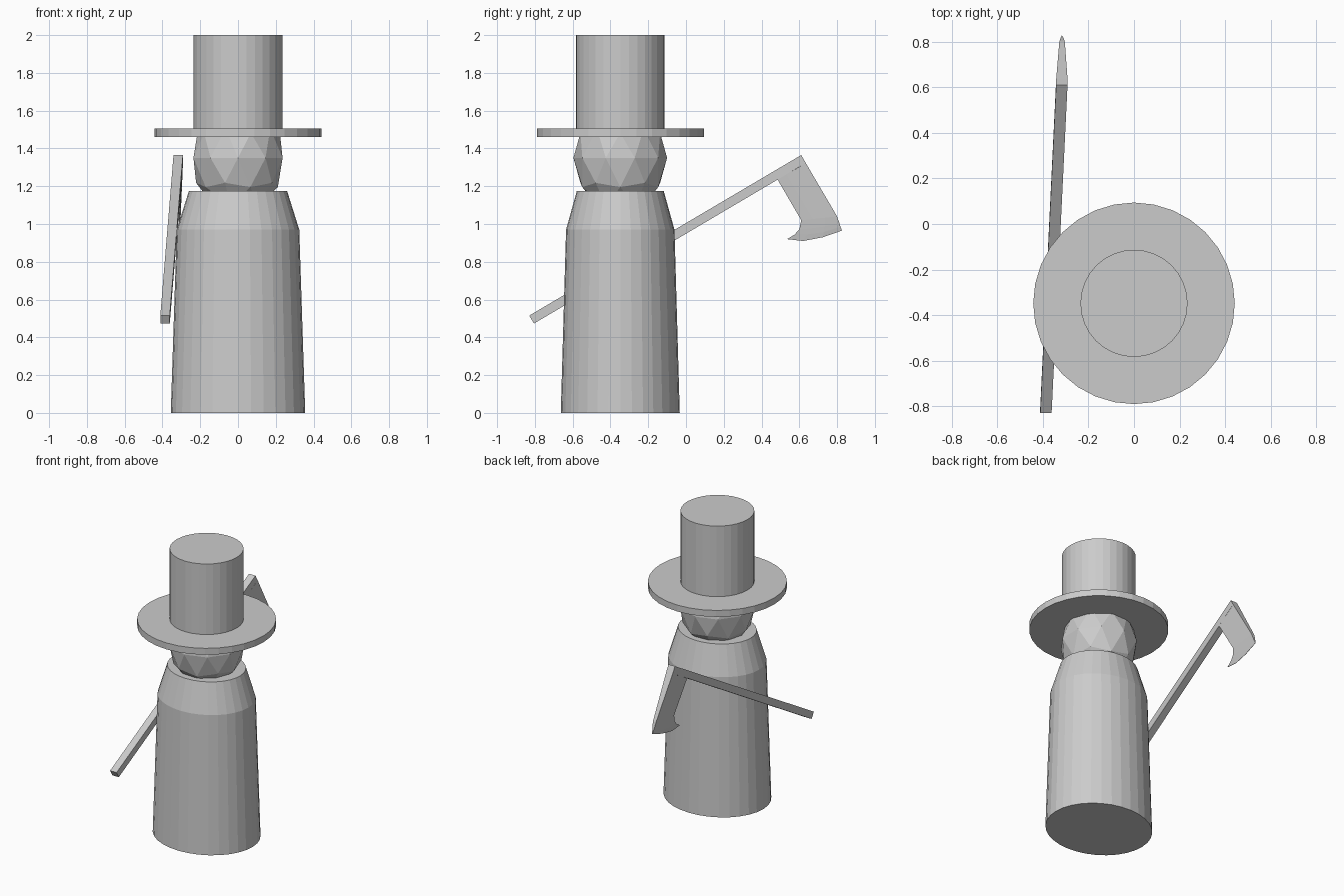
import bpy
import bmesh
from mathutils import Vector

if "Cube" in bpy.data.objects:
    bpy.data.objects.remove(bpy.data.objects["Cube"], do_unlink=True)

AXIS_Y = -0.348   # the figure stands forward of the centre
SIDES = 32

grey = bpy.data.materials.new("plain_grey")
grey.use_nodes = True
grey.diffuse_color = (0.6, 0.6, 0.6, 1)
grey.node_tree.nodes["Principled BSDF"].inputs["Base Color"].default_value = grey.diffuse_color


def finish(name, bm, location=(0, 0, 0), scale=(1, 1, 1)):
    """Turn a bmesh into a flat-shaded grey object."""
    bmesh.ops.recalc_face_normals(bm, faces=bm.faces)
    mesh = bpy.data.meshes.new(name)
    bm.to_mesh(mesh)
    bm.free()
    mesh.materials.append(grey)
    obj = bpy.data.objects.new(name, mesh)
    obj.location, obj.scale = location, scale
    bpy.context.collection.objects.link(obj)
    return obj


def loft(bm, rings):
    """Join equal rings of points into a closed, capped solid."""
    loops = [[bm.verts.new(p) for p in ring] for ring in rings]
    for low, high in zip(loops, loops[1:]):
        for i in range(len(low)):
            j = (i + 1) % len(low)
            bm.faces.new((low[i], low[j], high[j], high[i]))
    bm.faces.new(loops[0])
    bm.faces.new(loops[-1])


def turned(name, profile, stretch=1.0):
    """Round part from (radius, height) pairs, optionally wider in x."""
    bm = bmesh.new()
    ring = bmesh.ops.create_circle(bm, segments=SIDES, radius=1)["verts"]
    unit = [v.co.copy() for v in ring]
    bm.clear()
    loft(bm, [[(p.x * r, p.y * r, z) for p in unit] for r, z in profile])
    return finish(name, bm, (0, AXIS_Y, 0), (stretch, 1, 1))


# Body and hat
turned("body", [(0.315, 0), (0.287, 0.97), (0.23, 1.175)], 1.13)
turned("hat_brim", [(0.442, 1.46), (0.442, 1.505)])
turned("hat_crown", [(0.235, 1.48), (0.235, 2)])

# Faceted head
bm = bmesh.new()
bmesh.ops.create_icosphere(bm, subdivisions=2, radius=1)
finish("head", bm, (0, AXIS_Y, 1.35), (0.248, 0.248, 0.295))


# Axe lies in a slightly turned plane beside the body
def axe_point(y, z, offset):
    return Vector((-0.365 + 0.0375 * y + 0.0188 * z + offset, y, z))


def axe_section(points, half):
    """Closed section: the points on one side and back along the other."""
    return ([axe_point(y, z, half) for y, z in points]
            + [axe_point(y, z, -half) for y, z in reversed(points)])


bm = bmesh.new()
loft(bm, [axe_section(ends, 0.025) for ends in (
    [(-0.83, 0.515), (-0.805, 0.473)],
    [(0.61, 1.365), (0.634, 1.323)])])
finish("axe_handle", bm)

# Blade rows run from the handle down to the cutting edge
bm = bmesh.new()
loft(bm, [axe_section(points, half) for points, half in (
    ([(0.485, 1.235), (0.53, 1.262), (0.585, 1.293), (0.634, 1.323)], 0.025),
    ([(0.61, 1.02), (0.67, 1.026), (0.735, 1.033), (0.80, 1.04)], 0.012),
    ([(0.60, 0.972), (0.66, 0.976), (0.735, 0.987), (0.812, 1.005)], 0.008),
    ([(0.575, 0.944), (0.64, 0.945), (0.73, 0.957), (0.818, 0.985)], 0.005),
    ([(0.535, 0.92), (0.62, 0.91), (0.725, 0.93), (0.826, 0.965)], 0.001))])
finish("axe_blade", bm)
